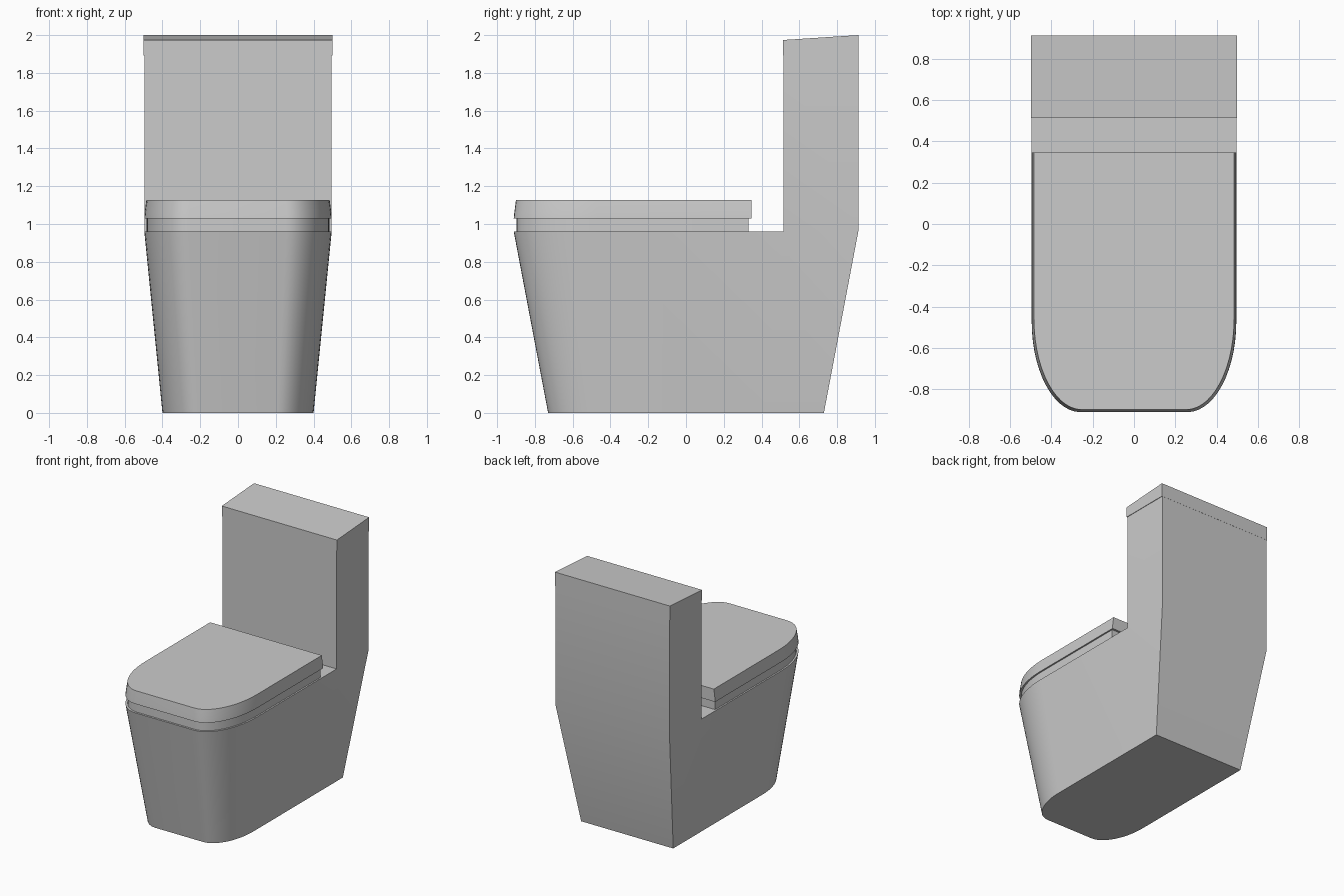
import bpy, bmesh, math

if "Cube" in bpy.data.objects:
    bpy.data.objects.remove(bpy.data.objects["Cube"])

ARC = 14


def outline(hw, front, back, mid=None, flat=0.5, depth=0.44):
    """Half-rounded plan: square back, elliptical front corners, flat nose."""
    cx, cy = hw * flat, front + depth
    right = [(hw, back)]
    if mid is not None:
        right.append((hw, mid))
    for i in range(ARC + 1):
        a = math.pi / 2 * i / ARC
        right.append((cx + (hw - cx) * math.cos(a), cy - depth * math.sin(a)))
    return right + [(-x, y) for x, y in reversed(right)]


def ring(bm, pts, z):
    return [bm.verts.new((x, y, z)) for x, y in pts]


def bridge(bm, a, b):
    n = len(a)
    for i in range(n):
        j = (i + 1) % n
        bm.faces.new((a[i], a[j], b[j], b[i]))


def finish(bm, name):
    bmesh.ops.recalc_face_normals(bm, faces=bm.faces)
    me = bpy.data.meshes.new(name)
    bm.to_mesh(me)
    bm.free()
    ob = bpy.data.objects.new(name, me)
    bpy.context.collection.objects.link(ob)
    bpy.ops.object.select_all(action='DESELECT')
    ob.select_set(True)
    bpy.context.view_layer.objects.active = ob
    bpy.ops.object.shade_smooth_by_angle(angle=math.radians(35))
    return ob


def loft(name, levels):
    """Closed solid through a list of (plan points, z)."""
    bm = bmesh.new()
    rings = [ring(bm, p, z) for p, z in levels]
    for a, b in zip(rings, rings[1:]):
        bridge(bm, a, b)
    bm.faces.new(rings[0])
    bm.faces.new(rings[-1])
    return finish(bm, name)


# Tapered pedestal with the cistern extruded from its rear deck
bm = bmesh.new()
low = ring(bm, outline(0.4, -0.73, 0.73, 0.412, 0.52, 0.352), 0)
top = ring(bm, outline(0.496, -0.912, 0.912, 0.515, 0.52, 0.44), 0.96)
bridge(bm, low, top)
bm.faces.new(low)
bm.faces.new(top[1:-1])
base = [top[0], top[1], top[-2], top[-1]]
head = [bm.verts.new((v.co.x, v.co.y, 1.892)) for v in base]
# The side and back walls rise from the pedestal, the front from the deck
bridge(bm, base, head)
bm.faces.new(head)
finish(bm, "pedestal_and_tank")

# Seat ring, slightly inset
seat = outline(0.484, -0.897, 0.33, None, 0.52, 0.43)
loft("seat", [(seat, 0.96), (seat, 1.03)])

# Seat cover with gently drawn-in sides
loft("seat_cover", [
    (outline(0.496, -0.912, 0.347, None, 0.52), 1.03),
    (outline(0.494, -0.909, 0.347, None, 0.52), 1.06),
    (outline(0.485, -0.900, 0.347, None, 0.52), 1.128)])

# Sloped tank lid
bm = bmesh.new()
profile = [(0.513, 1.892), (0.913, 1.892), (0.913, 2.0), (0.513, 1.974)]
sides = [[bm.verts.new((x, y, z)) for y, z in profile] for x in (-0.5, 0.5)]
bridge(bm, *sides)
for s in sides:
    bm.faces.new(s)
finish(bm, "tank_lid")
